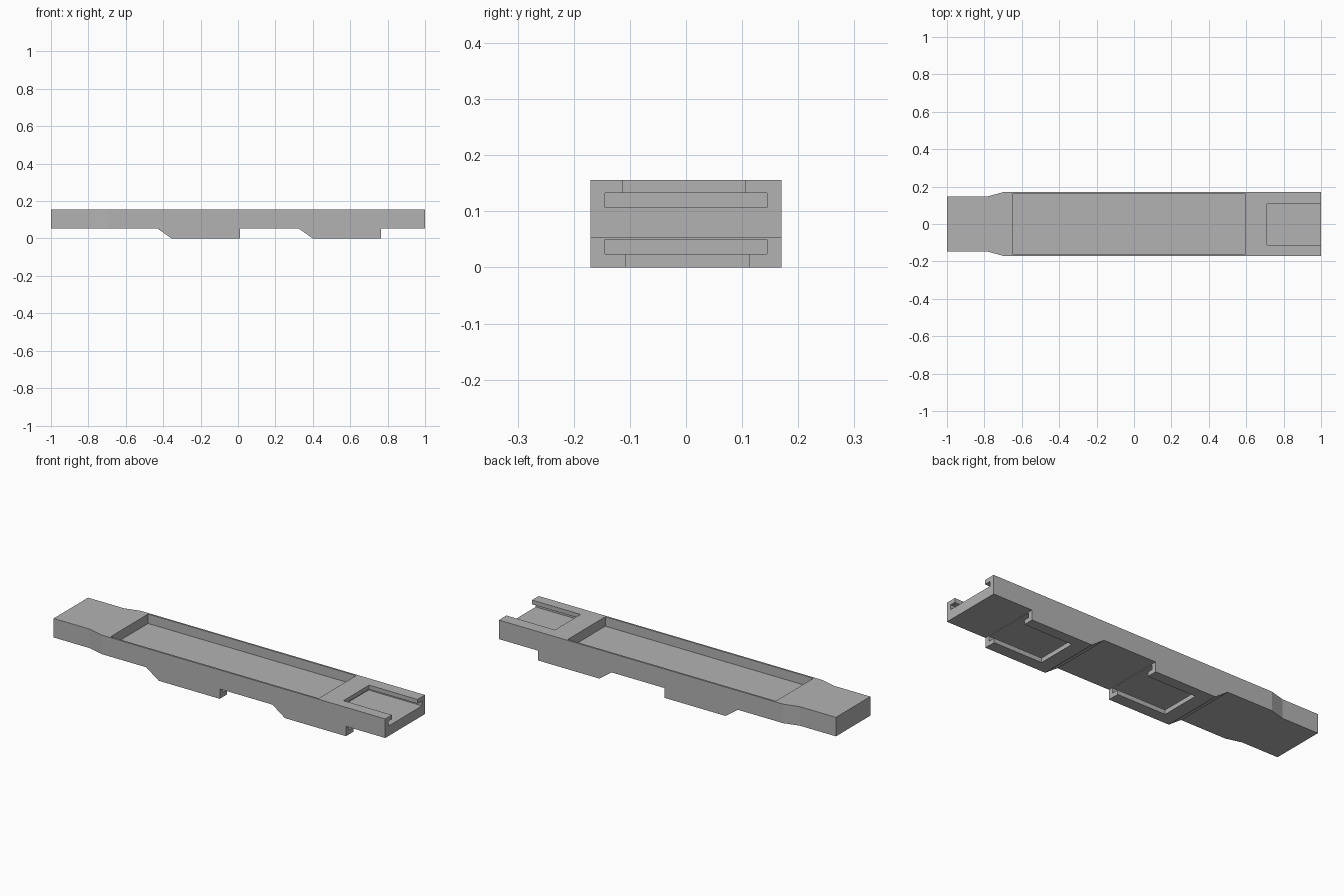
import bpy
import bmesh
from mathutils import Vector

cube = bpy.data.objects.get("Cube")
if cube:
    bpy.data.objects.remove(cube, do_unlink=True)

# Single flat colour
grey = bpy.data.materials.new("light_grey")
grey.use_nodes = True
colour = (0.45, 0.45, 0.45, 1)
grey.diffuse_color = colour
grey.node_tree.nodes["Principled BSDF"].inputs["Base Color"].default_value = colour

TOP, BELLY, HALF = 0.156, 0.053, 0.17


def prism(name, points, sweep):
    """Closed outline swept along a vector."""
    bm = bmesh.new()
    face = bm.faces.new([bm.verts.new(p) for p in points])
    swept = bmesh.ops.extrude_face_region(bm, geom=[face])["geom"]
    verts = [v for v in swept if isinstance(v, bmesh.types.BMVert)]
    bmesh.ops.translate(bm, verts=verts, vec=Vector(sweep))
    bmesh.ops.recalc_face_normals(bm, faces=bm.faces)
    mesh = bpy.data.meshes.new(name)
    bm.to_mesh(mesh)
    bm.free()
    mesh.materials.append(grey)
    obj = bpy.data.objects.new(name, mesh)
    bpy.context.collection.objects.link(obj)
    return obj


def box(name, x, y, z):
    outline = [(x[0], y[0], z[0]), (x[1], y[0], z[0]),
               (x[1], y[1], z[0]), (x[0], y[1], z[0])]
    return prism(name, outline, (0, 0, z[1] - z[0]))


def combine(target, tool, operation):
    mod = target.modifiers.new(tool.name, "BOOLEAN")
    mod.operation, mod.solver, mod.object = operation, "EXACT", tool
    bpy.context.view_layer.objects.active = target
    bpy.ops.object.modifier_apply(modifier=mod.name)
    bpy.data.objects.remove(tool, do_unlink=True)


# Side profile with two sloped feet
feet = [(-0.43, -0.355, 0.01), (0.325, 0.4, 0.765)]
side = [(-1, TOP), (-1, BELLY)]
for ramp, toe, heel in feet:
    side += [(ramp, BELLY), (toe, 0), (heel, 0), (heel, BELLY)]
side += [(1, BELLY), (1, TOP)]
body = prism("tray_body", [(x, -0.3, z) for x, z in side], (0, 0.6, 0))

# Plan outline with the narrowed handle end
edge = [(-1.1, 0.147), (-0.785, 0.147), (-0.7, HALF), (1.1, HALF)]
plan = edge + [(x, -y) for x, y in reversed(edge)]
combine(body, prism("plan_outline", [(x, y, -0.1) for x, y in plan], (0, 0, 0.4)),
        "INTERSECT")

# Long shallow tray
combine(body, box("tray_recess", (-0.65, 0.595), (-0.16, 0.16), (0.105, 0.3)),
        "DIFFERENCE")


def t_slot(end, mouth_y, mouth_z, groove_z):
    """Undercut slot open at its +x end."""
    start, stop = end - 0.29, end + 0.06
    combine(body, box("slot_groove", (start - 0.03, stop), (-0.144, 0.144), groove_z),
            "DIFFERENCE")
    combine(body, box("slot_mouth", (start, stop), mouth_y, mouth_z), "DIFFERENCE")


# Upper slot at the end, lower slots under the feet
t_slot(1, (-0.113, 0.106), (0.12, 0.3), (0.107, 0.133))
for ramp, toe, heel in feet:
    t_slot(heel, (-0.107, 0.113), (-0.1, 0.037), (0.024, 0.05))
